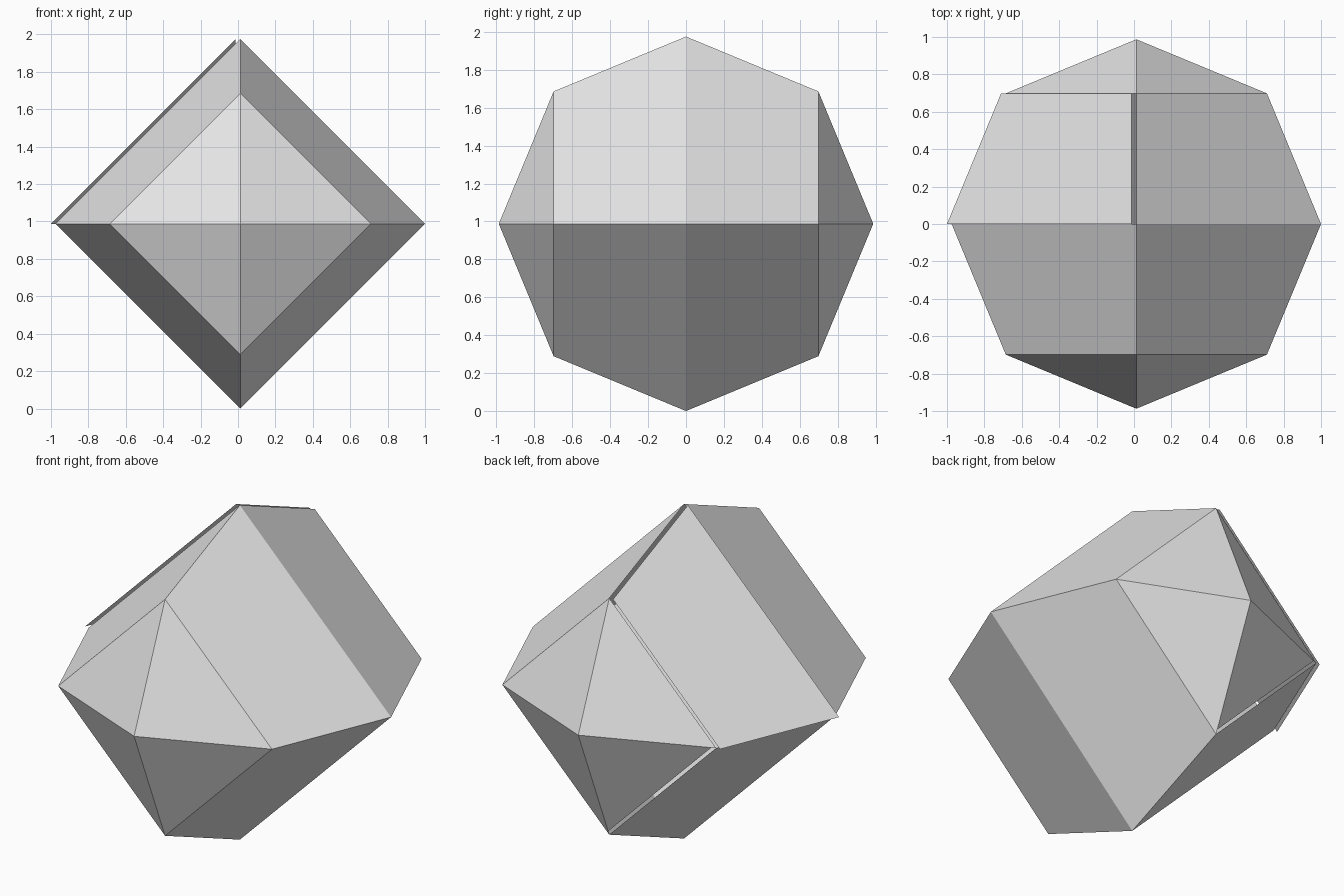
import bpy, bmesh, math
from mathutils import Matrix, Vector

if "Cube" in bpy.data.objects:
    bpy.data.objects.remove(bpy.data.objects["Cube"], do_unlink=True)

RADIUS = 0.9875
CENTRE = Vector((0.0125, 0, RADIUS))

# Single plain grey
grey = bpy.data.materials.new("plain_grey")
grey.use_nodes = True
colour = (0.8, 0.8, 0.8, 1)
grey.diffuse_color = colour
grey.node_tree.nodes["Principled BSDF"].inputs["Base Color"].default_value = colour


def is_panel(f):
    """Four-sided facet at the back, upper -x side."""
    c = f.calc_center_median()
    return len(f.verts) == 4 and c.x < 0 and c.y > 0 and c.z > 0


def is_wedge(f):
    """Three-sided facet at the back, lower -x side."""
    c = f.calc_center_median()
    return len(f.verts) == 3 and c.x < 0 and c.y > 0 and c.z < 0


def sphere_part(name, keep, adjust=None):
    """Coarse sphere with its poles along y, reduced to the wanted facets."""
    bm = bmesh.new()
    bmesh.ops.create_uvsphere(bm, u_segments=4, v_segments=4, radius=RADIUS,
                              matrix=Matrix.Rotation(math.radians(90), 4, 'X'))
    unwanted = [f for f in bm.faces if not keep(f)]
    bmesh.ops.delete(bm, geom=unwanted, context='FACES')
    if adjust:
        for v in bm.verts:
            v.co = adjust(v.co.copy())
    bmesh.ops.translate(bm, verts=bm.verts, vec=CENTRE)
    mesh = bpy.data.meshes.new(name)
    bm.to_mesh(mesh)
    bm.free()
    mesh.materials.append(grey)
    obj = bpy.data.objects.new(name, mesh)
    bpy.context.collection.objects.link(obj)
    return obj


# Main shell
sphere_part("faceted_shell", lambda f: not is_panel(f) and not is_wedge(f))

# Loose panel, slid sideways off the shell
sphere_part("loose_panel", is_panel, lambda p: p + Vector((-0.025, 0, 0)))

# Pole facet, drawn slightly toward the pole to leave a thin slot
pole = Vector((0, RADIUS, 0))
sphere_part("slotted_facet", is_wedge, lambda p: p.lerp(pole, 0.035))
